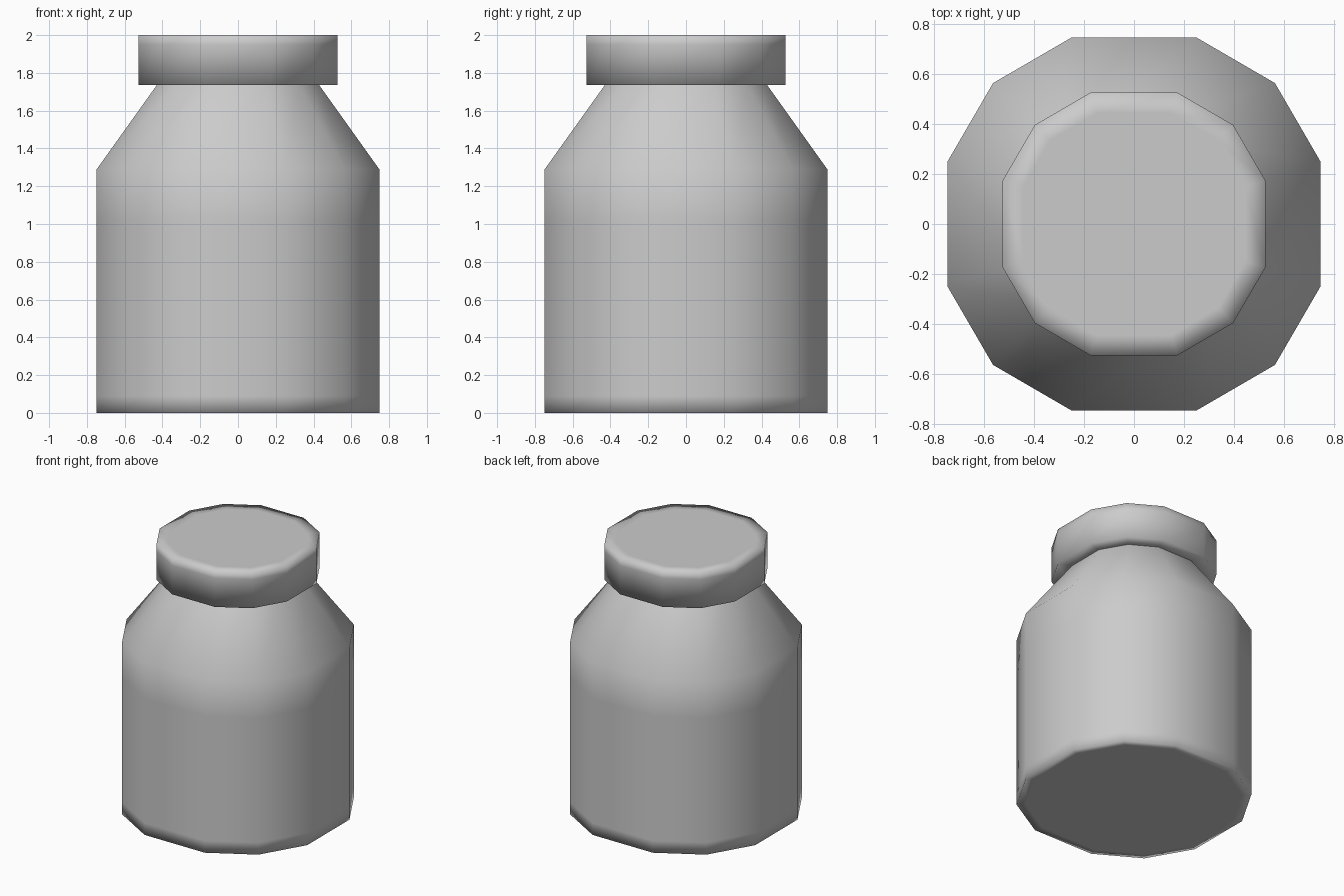
import bpy, bmesh

if "Cube" in bpy.data.objects:
    bpy.data.objects.remove(bpy.data.objects["Cube"])

# Rounded-square 12-sided outline, as a fraction of the half width
A, B = 0.333, 0.755
quarter = [(1, -A), (1, A), (B, B)]
outline = []
for k in range(4):
    for x, y in quarter:
        for _ in range(k):
            x, y = -y, x
        outline.append((x, y))


def lathe(name, profile, cap_first=False, cap_last=False):
    """Stack scaled outlines (half width, z) and bridge them."""
    bm = bmesh.new()
    rings = [[bm.verts.new((x * r, y * r, z)) for x, y in outline]
             for r, z in profile]
    n = len(outline)
    for lo, hi in zip(rings, rings[1:]):
        for i in range(n):
            j = (i + 1) % n
            bm.faces.new((lo[i], lo[j], hi[j], hi[i]))
    if cap_first:
        bm.faces.new(rings[0][::-1])
    if cap_last:
        bm.faces.new(rings[-1])
    for f in bm.faces:
        f.smooth = True
    mesh = bpy.data.meshes.new(name)
    bm.to_mesh(mesh)
    bm.free()
    obj = bpy.data.objects.new(name, mesh)
    bpy.context.collection.objects.link(obj)
    return obj


# Jar body with support loops near the base and shoulder
lathe("jar_body", [(0.69, 0), (0.748, 0), (0.748, 0.09), (0.748, 1.02),
                   (0.748, 1.29), (0.43, 1.735)], cap_first=True)

# Lid: underside ring, wall, softened top rim
lathe("jar_lid", [(0.43, 1.735), (0.526, 1.735), (0.526, 1.95),
                  (0.526, 2.0), (0.445, 2.0)], cap_last=True)
